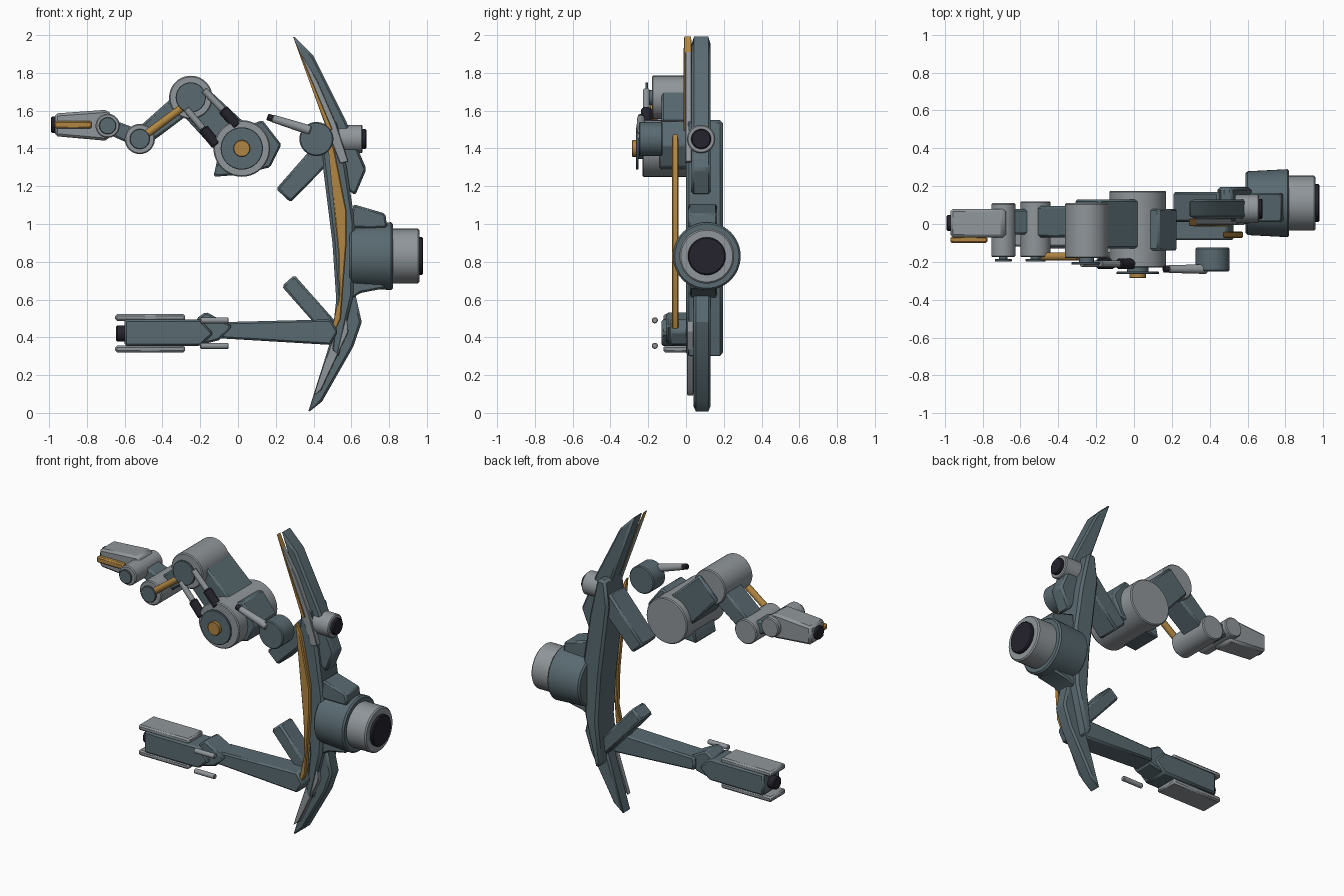
import bpy, bmesh, math
from mathutils import Vector


def material(name, rgb):
    m = bpy.data.materials.new(name)
    m.diffuse_color = (*rgb, 1)
    return m


SLATE = material("slate", (0.10, 0.145, 0.165))
GREY = material("light grey", (0.28, 0.305, 0.325))
GOLD = material("gold", (0.44, 0.24, 0.055))
DARK = material("near black", (0.018, 0.017, 0.026))


def finish(name, bm, mat, bevel):
    bmesh.ops.recalc_face_normals(bm, faces=bm.faces)
    me = bpy.data.meshes.new(name)
    bm.to_mesh(me)
    bm.free()
    me.materials.append(mat)
    ob = bpy.data.objects.new(name, me)
    bpy.context.collection.objects.link(ob)
    bpy.ops.object.select_all(action='DESELECT')
    ob.select_set(True)
    bpy.context.view_layer.objects.active = ob
    bpy.ops.object.shade_smooth_by_angle(angle=math.radians(30))
    if bevel:
        mod = ob.modifiers.new("edge", 'BEVEL')
        mod.width = bevel
        mod.segments = 1
        mod.limit_method = 'ANGLE'
        mod.angle_limit = math.radians(40)
    return ob


def plate(name, pts, y0, y1, mat, bevel=0.01):
    """Side profile (x, z) extruded from y0 to y1."""
    bm = bmesh.new()
    face = bm.faces.new([bm.verts.new((x, y0, z)) for x, z in pts])
    ext = bmesh.ops.extrude_face_region(bm, geom=[face])
    verts = [g for g in ext["geom"] if isinstance(g, bmesh.types.BMVert)]
    bmesh.ops.translate(bm, verts=verts, vec=(0, y1 - y0, 0))
    return finish(name, bm, mat, bevel)


def rod(name, a, b, r, mat, r2=None, bevel=0.006, sides=32):
    """Cylinder or cone between two points."""
    a, b = Vector(a), Vector(b)
    bm = bmesh.new()
    bmesh.ops.create_cone(bm, cap_ends=True, segments=sides, radius1=r,
                          radius2=r if r2 is None else r2, depth=(b - a).length)
    bm.transform(Vector((0, 0, 1)).rotation_difference(b - a).to_matrix().to_4x4())
    bmesh.ops.translate(bm, verts=bm.verts, vec=(a + b) / 2)
    return finish(name, bm, mat, bevel)


def drum(name, c, r, y0, y1, mat, bevel=0.006):
    return rod(name, (c[0], y0, c[1]), (c[0], y1, c[1]), r, mat, None, bevel, 40)


def beam(name, a, b, w0, w1, y0, y1, mat, bevel=0.012):
    """Tapered bar between two (x, z) points."""
    a, b = Vector(a), Vector(b)
    d = (b - a).normalized()
    n = Vector((-d.y, d.x))
    pts = [a + n * w0 / 2, b + n * w1 / 2, b - n * w1 / 2, a - n * w0 / 2]
    return plate(name, [tuple(p) for p in pts], y0, y1, mat, bevel)


# Central spine with the swept blades
plate("spine", [(0.46, 1.55), (0.52, 1.55), (0.575, 1.3), (0.62, 1.0), (0.61, 0.62), (0.53, 0.29),
                (0.49, 0.33), (0.52, 0.6), (0.50, 0.9), (0.44, 1.38)], 0.0, 0.195, SLATE, 0.015)
plate("upper_blade", [(0.29, 2.0), (0.40, 1.89), (0.57, 1.55), (0.68, 1.29), (0.62, 1.15),
                      (0.54, 1.22), (0.47, 1.5)], 0.03, 0.13, SLATE, 0.012)
plate("lower_blade", [(0.37, 0.0), (0.445, 0.06), (0.61, 0.35), (0.655, 0.48), (0.61, 0.68),
                      (0.55, 0.62), (0.48, 0.35)], 0.04, 0.13, SLATE, 0.012)
plate("upper_blade_inlay", [(0.31, 1.94), (0.42, 1.76), (0.52, 1.53), (0.585, 1.33), (0.54, 1.32),
                            (0.47, 1.5)], -0.005, 0.03, GREY, 0.004)
plate("lower_blade_inlay", [(0.40, 0.09), (0.44, 0.12), (0.585, 0.43), (0.57, 0.52),
                            (0.49, 0.36)], 0.005, 0.04, GREY, 0.004)
plate("upper_gold_edge", [(0.29, 1.995), (0.32, 1.93), (0.50, 1.5), (0.475, 1.49)],
      -0.012, 0.03, GOLD, 0.003)
plate("front_gold_strip", [(0.47, 1.48), (0.51, 1.40), (0.575, 1.07), (0.575, 0.9), (0.545, 0.5),
                           (0.48, 0.36), (0.535, 0.62), (0.53, 0.85)], -0.075, -0.04, GOLD, 0.006)

# Small thruster
rod("small_thruster", (0.53, 0.08, 1.45), (0.66, 0.08, 1.45), 0.075, GREY)
rod("small_nozzle", (0.65, 0.08, 1.45), (0.68, 0.08, 1.45), 0.053, DARK)

# Main thruster and its brackets
rod("thruster_housing", (0.59, 0.11, 0.83), (0.82, 0.11, 0.83), 0.168, SLATE, 0.18, 0.01, 48)
rod("thruster_ring", (0.81, 0.11, 0.83), (0.96, 0.11, 0.83), 0.145, GREY, None, 0.008, 48)
rod("thruster_nozzle", (0.95, 0.11, 0.83), (0.98, 0.11, 0.83), 0.10, DARK, None, 0.006, 40)
plate("upper_bracket", [(0.60, 0.98), (0.61, 1.105), (0.78, 1.055), (0.79, 0.98)], 0.01, 0.165, SLATE)
plate("lower_bracket", [(0.59, 0.60), (0.65, 0.635), (0.78, 0.66), (0.77, 0.72), (0.60, 0.70)],
      0.02, 0.165, SLATE)

# Struts reaching inwards
beam("upper_strut", (0.24, 1.15), (0.49, 1.42), 0.105, 0.125, 0.01, 0.17, SLATE)
beam("lower_strut", (0.265, 0.70), (0.53, 0.40), 0.09, 0.09, 0.01, 0.14, SLATE)

# Turret
drum("turret_drum", (0.415, 1.45), 0.09, -0.25, -0.125, SLATE)
rod("turret_barrel", (0.385, -0.238, 1.495), (0.18, -0.238, 1.56), 0.026, GREY, 0.02)
rod("turret_muzzle", (0.185, -0.238, 1.558), (0.155, -0.238, 1.567), 0.018, DARK, None, 0.004)

# Articulated arm, shoulder to elbow
plate("shoulder_mount", [(-0.13, 1.25), (0.0, 1.26), (0.17, 1.30), (0.23, 1.42), (0.13, 1.55),
                         (0.05, 1.52), (-0.11, 1.34)], -0.14, 0.08, SLATE)
beam("upper_arm", (0.02, 1.40), (-0.25, 1.67), 0.22, 0.19, -0.13, 0.13, SLATE)
beam("forearm", (-0.25, 1.67), (-0.52, 1.45), 0.13, 0.10, -0.07, 0.095, SLATE)
beam("wrist_link", (-0.52, 1.45), (-0.69, 1.52), 0.09, 0.08, -0.055, 0.08, SLATE)

# Joints: name, centre, drum radius, front and back, cap radius and front
for name, c, r, y0, y1, cr, cy in [
        ("shoulder", (0.02, 1.40), 0.15, -0.23, 0.175, 0.112, -0.265),
        ("elbow", (-0.25, 1.67), 0.115, -0.18, 0.11, 0.08, -0.215),
        ("wrist", (-0.52, 1.45), 0.08, -0.175, 0.12, 0.053, -0.198),
        ("knuckle", (-0.69, 1.52), 0.064, -0.175, 0.11, 0.045, -0.198)]:
    drum(name + "_drum", c, r, y0, y1, GREY)
    drum(name + "_cap", c, cr, cy, cy + 0.014, SLATE, 0.003)
    drum(name + "_pin", c, cr * 0.5, cy + 0.01, y0 + 0.01, SLATE, 0)
drum("shoulder_gold_hub", (0.02, 1.40), 0.044, -0.286, -0.262, GOLD, 0.003)

# Pistons along the upper arm
for name, a, m, b in [("upper", (-0.18, 1.71), (-0.08, 1.605), (-0.005, 1.52)),
                      ("lower", (-0.275, 1.61), (-0.185, 1.505), (-0.115, 1.42))]:
    rod(name + "_piston_rod", (a[0], -0.21, a[1]), (m[0], -0.21, m[1]), 0.018, GREY, None, 0.004, 20)
    rod(name + "_piston_sleeve", (m[0], -0.21, m[1]), (b[0], -0.21, b[1]), 0.028, DARK, None, 0.005, 20)
rod("forearm_gold_rod", (-0.29, -0.172, 1.62), (-0.485, -0.172, 1.475), 0.021, GOLD, None, 0.005, 20)

# Hand
plate("hand", [(-0.97, 1.585), (-0.69, 1.605), (-0.655, 1.55), (-0.69, 1.44), (-0.97, 1.465)],
      -0.07, 0.08, GREY, 0.014)
rod("hand_tip", (-0.96, 0.005, 1.525), (-0.99, 0.005, 1.525), 0.043, DARK)
plate("hand_gold_bar", [(-0.97, 1.505), (-0.97, 1.545), (-0.775, 1.545), (-0.775, 1.505)],
      -0.10, -0.065, GOLD, 0.008)

# Lower arm with gun head
plate("lower_arm", [(-0.10, 0.48), (0.49, 0.495), (0.53, 0.43), (0.49, 0.36), (-0.10, 0.395)],
      -0.085, 0.06, SLATE)
plate("head_neck", [(-0.22, 0.50), (-0.17, 0.535), (-0.03, 0.46), (-0.10, 0.385), (-0.22, 0.355)],
      -0.105, 0.04, SLATE)
plate("gun_head", [(-0.60, 0.355), (-0.60, 0.495), (-0.20, 0.495), (-0.13, 0.42), (-0.20, 0.355)],
      -0.13, 0.05, SLATE)
rod("gun_muzzle", (-0.59, -0.04, 0.42), (-0.645, -0.04, 0.42), 0.042, DARK)
for name, z, zr in [("upper", 0.505, 0.49), ("lower", 0.338, 0.355)]:
    beam(name + "_head_rail", (-0.65, z), (-0.28, z), 0.036, 0.036, -0.12, 0.04, GREY, 0.01)
    rod(name + "_side_rod", (-0.20, -0.165, zr), (-0.05, -0.165, zr), 0.016, GREY, None, 0.004, 20)
